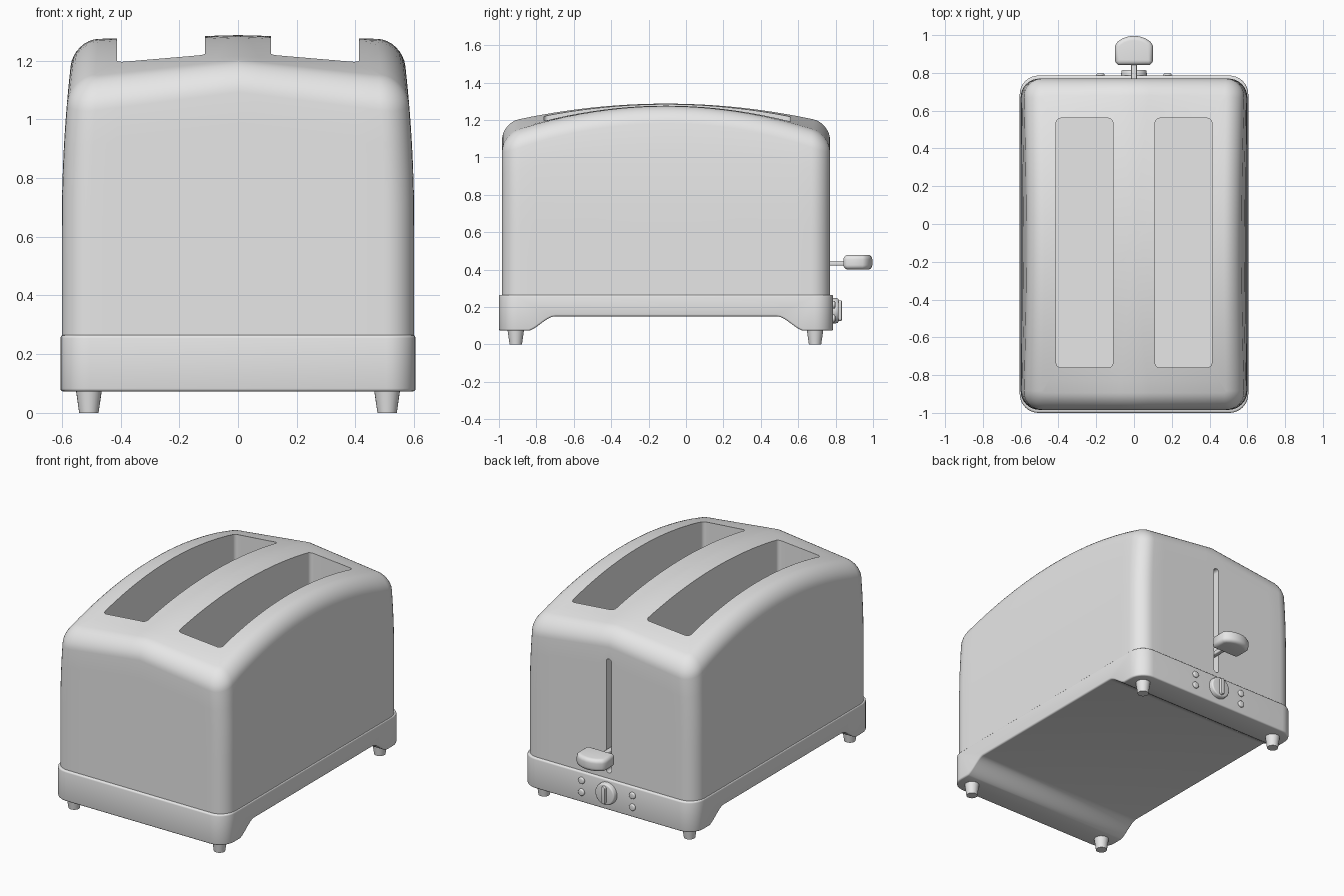
import bpy, bmesh
from math import sin, cos, pi

cube = bpy.data.objects.get("Cube")
if cube:
    bpy.data.objects.remove(cube)

grey = bpy.data.materials.new("light_grey")
grey.use_nodes = True
grey.diffuse_color = (0.8, 0.8, 0.8, 1)
grey.node_tree.nodes["Principled BSDF"].inputs["Base Color"].default_value = (0.8, 0.8, 0.8, 1)

MID_Y = -0.107   # middle of the housing along its length


def finish(bm, name):
    bmesh.ops.recalc_face_normals(bm, faces=bm.faces)
    mesh = bpy.data.meshes.new(name)
    bm.to_mesh(mesh)
    bm.free()
    ob = bpy.data.objects.new(name, mesh)
    bpy.context.collection.objects.link(ob)
    mesh.materials.append(grey)
    return ob


def activate(ob):
    bpy.ops.object.select_all(action='DESELECT')
    ob.select_set(True)
    bpy.context.view_layer.objects.active = ob


def smooth(ob, angle=0.6):
    activate(ob)
    bpy.ops.object.shade_smooth_by_angle(angle=angle)


def cut(ob, cutter):
    cutter.hide_render = True
    mod = ob.modifiers.new("cut", 'BOOLEAN')
    mod.operation, mod.solver, mod.object = 'DIFFERENCE', 'EXACT', cutter
    activate(ob)
    bpy.ops.object.modifier_apply(modifier=mod.name)
    bpy.data.objects.remove(cutter)


def bevel(ob, width, segments, limit):
    mod = ob.modifiers.new("bevel", 'BEVEL')
    mod.width, mod.segments = width, segments
    mod.limit_method, mod.angle_limit = 'ANGLE', limit
    activate(ob)
    bpy.ops.object.modifier_apply(modifier=mod.name)


def prism(name, pts, lo, hi, axis):
    """Extrude a 2D outline along an axis."""
    place = {'X': lambda a, b, h: (h, a, b),
             'Y': lambda a, b, h: (a, h, b),
             'Z': lambda a, b, h: (a, b, h)}[axis]
    bm = bmesh.new()
    face = bm.faces.new([bm.verts.new(place(a, b, lo)) for a, b in pts])
    new = bmesh.ops.extrude_face_region(bm, geom=[face])["geom"]
    for v in new:
        if isinstance(v, bmesh.types.BMVert):
            v.co["XYZ".index(axis)] = hi
    return finish(bm, name)


def rounded_rect(cx, cy, hx, hy, r, steps=8, nx=1, ny=1):
    """Rounded rectangle outline, straight sides split into nx and ny pieces."""
    pts = []
    corners = [(1, 1, nx), (-1, 1, ny), (-1, -1, nx), (1, -1, ny)]
    for i, (sx, sy, n) in enumerate(corners):
        for k in range(steps + 1):
            a = (i + k / steps) * pi / 2
            pts.append((cx + sx * (hx - r) + r * cos(a), cy + sy * (hy - r) + r * sin(a)))
        tx, ty, _ = corners[(i + 1) % 4]
        a = (i + 1) * pi / 2
        end = (cx + tx * (hx - r) + r * cos(a), cy + ty * (hy - r) + r * sin(a))
        start = pts[-1]
        for k in range(1, n):
            pts.append(tuple(s + (e - s) * k / n for s, e in zip(start, end)))
    return pts


def disc(name, x, z, y0, y1, r0, r1):
    """Short turned part facing the back."""
    bm = bmesh.new()
    bmesh.ops.create_cone(bm, cap_ends=True, segments=32, radius1=r0, radius2=r1, depth=y1 - y0)
    for v in bm.verts:
        px, py, pz = v.co
        v.co = (x + px, (y0 + y1) / 2 + pz, z + py)
    return finish(bm, name)


# Housing: stacked rings with a rounded shoulder and an arched, ridged top
def top_z(x, y):
    return 1.287 - 0.025 * abs(x) - (y - MID_Y) ** 2 * (0.135 + 0.13 * abs(x))


def taper(x, z):
    t = max(0, z - 0.65) / 0.63
    return x * (1 - 0.07 * t * t)


SHOULDER, FLOOR = 0.09, 0.2
rings = []


def outline(inset):
    return rounded_rect(0, MID_Y, 0.6 - inset, 0.877 - inset, 0.1 - inset, 8, 12, 20)


for f in (0, 0.3, 0.5, 0.62, 0.74, 0.86, 1):
    rings.append([(x, y, FLOOR + f * (top_z(x, y) - SHOULDER - FLOOR)) for x, y in outline(0)])
for k in range(1, 9):
    a = k / 8 * pi / 2
    rings.append([(x, y, top_z(x, y) - SHOULDER * (1 - sin(a)))
                  for x, y in outline(SHOULDER * (1 - cos(a)))])
rim = outline(SHOULDER)
for k in range(1, 12):
    s = 1 - k / 12
    ring = [(x * s, MID_Y + (y - MID_Y) * s) for x, y in rim]
    rings.append([(x, y, top_z(x, y)) for x, y in ring])

bm = bmesh.new()
rows = [[bm.verts.new((taper(x, z), y, z)) for x, y, z in ring] for ring in rings]
count = len(rows[0])
for low, high in zip(rows, rows[1:]):
    for i in range(count):
        j = (i + 1) % count
        bm.faces.new((low[i], low[j], high[j], high[i]))
peak = bm.verts.new((0, MID_Y, top_z(0, MID_Y)))
for i in range(count):
    bm.faces.new((rows[-1][i], rows[-1][(i + 1) % count], peak))
bm.faces.new(rows[0][::-1])
housing = finish(bm, "housing")

# Bread slots and lever track
for side in (-1, 1):
    cut(housing, prism("slot_cutter", rounded_rect(side * 0.262, -0.1, 0.15, 0.66, 0.025), 0.35, 1.5, 'Z'))
cut(housing, prism("track_cutter", rounded_rect(0, 0.66, 0.018, 0.36, 0.017), 0.7, 0.9, 'Y'))
smooth(housing)

# Base skirt with an arched underside
base = prism("base", rounded_rect(0, MID_Y, 0.605, 0.893, 0.1), 0.073, 0.265, 'Z')
half_arch = []
for k in range(13):
    t = k / 12
    half_arch.append((0.75 - 0.16 * t, 0.07 + 0.08 * (t * t * (3 - 2 * t))))
arch = [(MID_Y + d, z) for d, z in half_arch] + [(MID_Y - d, z) for d, z in reversed(half_arch)]
arch = [(MID_Y + 0.75, 0)] + arch + [(MID_Y - 0.75, 0)]
cut(base, prism("arch_cutter", arch, -1, 1, 'X'))
bevel(base, 0.01, 3, 1.0)
smooth(base)

# Feet
for sx, side in ((1, "left"), (-1, "right")):
    for y, end in ((-0.91, "front"), (0.69, "back")):
        bm = bmesh.new()
        bmesh.ops.create_cone(bm, cap_ends=True, segments=24, radius1=0.033, radius2=0.046, depth=0.09)
        bmesh.ops.translate(bm, verts=bm.verts, vec=(sx * 0.508, y, 0.045))
        smooth(finish(bm, f"foot_{end}_{side}"))

# Lever with its rounded handle
smooth(prism("lever_stem", rounded_rect(0, 0.434, 0.015, 0.013, 0.006, 3), 0.68, 0.86, 'Y'))
half = [(0.1, 0.86), (0.1, 0.945), (0.088, 0.965), (0.06, 0.983), (0.03, 0.993)]
plan = [(0.085, 0.842)] + half + [(0, 0.996)]
plan += [(-x, y) for x, y in reversed(plan[:-1])]
handle = prism("lever_handle", plan, 0.4, 0.478, 'Z')
bevel(handle, 0.024, 5, 1.2)
smooth(handle, 0.9)

# Browning dial with grip
dial = disc("dial", 0, 0.18, 0.77, 0.815, 0.07, 0.066)
bevel(dial, 0.008, 3, 1.0)
smooth(dial)
grip = prism("dial_grip", rounded_rect(0, 0.18, 0.014, 0.055, 0.013), 0.8, 0.833, 'Y')
bevel(grip, 0.005, 2, 1.0)
smooth(grip)

# Buttons
for x, side in ((0.178, "left"), (-0.178, "right")):
    for z, level in ((0.212, "upper"), (0.138, "lower")):
        button = disc(f"button_{level}_{side}", x, z, 0.77, 0.798, 0.021, 0.021)
        bevel(button, 0.007, 3, 1.0)
        smooth(button)
